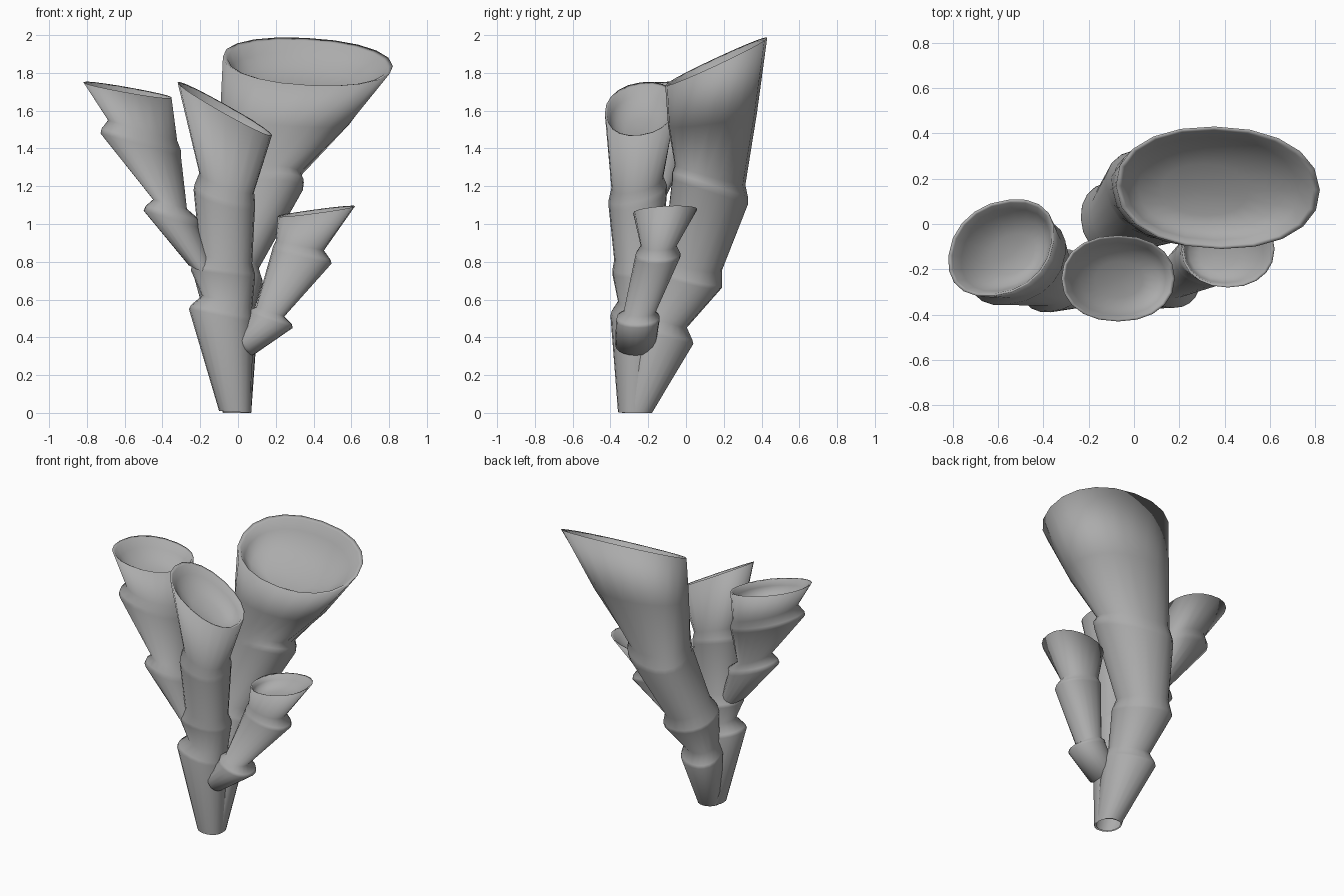
import bpy, bmesh, math
from mathutils import Vector

SIDES = 20

mat = bpy.data.materials.new("grey")
mat.diffuse_color = (0.41, 0.41, 0.41, 1)


def soft(v):
    # slightly squared-off circle
    return math.copysign(abs(v) ** 0.92, v)


# ring = (left x, left z, right x, right z, front y, back y, front-to-back rise, diagonal stretch)
def ring_points(r, scale=1.0, shift=Vector((0, 0, 0))):
    xl, zl, xr, zr, y0, y1, rise, phase = (tuple(r) + (0, 0))[:8]
    c = Vector(((xl + xr) / 2, (y0 + y1) / 2, (zl + zr) / 2))
    u = Vector(((xr - xl) / 2, 0, (zr - zl) / 2))
    v = Vector((0, (y1 - y0) / 2, rise / 2))
    pts = []
    for i in range(SIDES):
        a = math.tau * i / SIDES
        pts.append(c + shift + (u * soft(math.cos(a - phase / 2)) + v * soft(math.sin(a + phase / 2))) * scale)
    return pts, c


def tube(name, rings, depth=0.5):
    bm = bmesh.new()
    loops = [ring_points(r)[0] for r in rings]
    # hollow cup: rolled lip, inner wall and rounded bottom
    mouth = ring_points(rings[-1])[1]
    axis = ring_points(rings[-2])[1] - mouth
    for t, s in ((0.05, 0.94), (0.4, 0.84), (0.75, 0.68), (0.95, 0.42)):
        loops.append(ring_points(rings[-1], s, axis * t * depth)[0])
    rows = [[bm.verts.new(p) for p in loop] for loop in loops]
    for a, b in zip(rows, rows[1:]):
        for i in range(SIDES):
            j = (i + 1) % SIDES
            bm.faces.new((a[i], a[j], b[j], b[i]))
    tip = bm.verts.new(mouth + axis * depth)
    for i in range(SIDES):
        bm.faces.new((rows[-1][i], rows[-1][(i + 1) % SIDES], tip))
    for f in bm.faces:
        f.smooth = True
    me = bpy.data.meshes.new(name)
    bm.to_mesh(me)
    bm.free()
    me.materials.append(mat)
    ob = bpy.data.objects.new(name, me)
    bpy.context.collection.objects.link(ob)
    return ob


# Front upright tube
tube("front_tube", [
    (-0.10, 0.01, 0.07, 0.0, -0.36, -0.19),
    (-0.26, 0.55, 0.08, 0.48, -0.40, -0.11),
    (-0.25, 0.57, 0.08, 0.50, -0.395, -0.115),
    (-0.19, 0.62, 0.075, 0.56, -0.36, -0.14),
    (-0.25, 0.755, 0.09, 0.715, -0.39, -0.10),
    (-0.245, 0.775, 0.09, 0.735, -0.39, -0.105),
    (-0.20, 0.83, 0.075, 0.79, -0.38, -0.13),
    (-0.235, 1.18, 0.09, 1.09, -0.41, -0.10, 0.08),
    (-0.23, 1.21, 0.09, 1.12, -0.41, -0.10, 0.08),
    (-0.205, 1.27, 0.085, 1.17, -0.395, -0.12, 0.06),
    (-0.32, 1.75, 0.18, 1.47, -0.43, -0.05, 0.05),
], depth=0.3)

# Left leaning tube
tube("left_tube", [
    (-0.26, 0.78, -0.09, 0.70, -0.36, -0.17),
    (-0.50, 1.07, -0.20, 0.98, -0.39, -0.11, 0, 0.2),
    (-0.49, 1.095, -0.20, 1.02, -0.385, -0.11, 0, 0.2),
    (-0.45, 1.13, -0.27, 1.08, -0.36, -0.13, 0, 0.2),
    (-0.73, 1.48, -0.30, 1.36, -0.36, 0.02, 0, 0.3),
    (-0.725, 1.505, -0.30, 1.39, -0.355, 0.025, 0, 0.3),
    (-0.69, 1.55, -0.32, 1.44, -0.33, 0.02, 0, 0.3),
    (-0.82, 1.755, -0.35, 1.665, -0.32, 0.11, 0.03, 0.27),
], depth=0.6)

# Large rear tube
tube("rear_tube", [
    (-0.08, 0.0, 0.07, 0.0, -0.34, -0.18),
    (-0.20, 0.41, 0.10, 0.40, -0.25, 0.04, -0.08, -0.25),
    (-0.195, 0.43, 0.095, 0.42, -0.245, 0.035, -0.08, -0.25),
    (-0.17, 0.50, 0.07, 0.48, -0.22, 0.005, -0.08, -0.2),
    (-0.235, 0.73, 0.13, 0.68, -0.16, 0.19, -0.09, -0.1),
    (-0.23, 0.75, 0.13, 0.70, -0.155, 0.19, -0.09, -0.1),
    (-0.19, 0.82, 0.11, 0.76, -0.12, 0.19, -0.08, -0.15),
    (-0.125, 1.17, 0.345, 1.17, -0.075, 0.33, -0.13, -0.25),
    (-0.12, 1.20, 0.35, 1.21, -0.075, 0.33, -0.13, -0.25),
    (-0.105, 1.27, 0.335, 1.25, -0.06, 0.315, -0.11, -0.2),
    (-0.095, 1.57, 0.59, 1.53, -0.095, 0.375, 0.06, -0.1),
    (-0.08, 1.88, 0.82, 1.84, -0.11, 0.43, 0.25, -0.05),
], depth=0.5)

# Small right tube
tube("right_tube", [
    (-0.03, 0.40, 0.05, 0.30, -0.34, -0.18),
    (0.0, 0.42, 0.08, 0.305, -0.375, -0.16),
    (0.06, 0.53, 0.29, 0.45, -0.37, -0.14),
    (0.065, 0.55, 0.285, 0.47, -0.365, -0.14),
    (0.095, 0.56, 0.245, 0.51, -0.33, -0.16),
    (0.18, 0.86, 0.495, 0.79, -0.27, -0.03),
    (0.185, 0.88, 0.49, 0.81, -0.265, -0.03),
    (0.20, 0.91, 0.455, 0.86, -0.24, -0.05),
    (0.21, 1.04, 0.62, 1.095, -0.28, 0.06, 0.02),
], depth=0.5)
